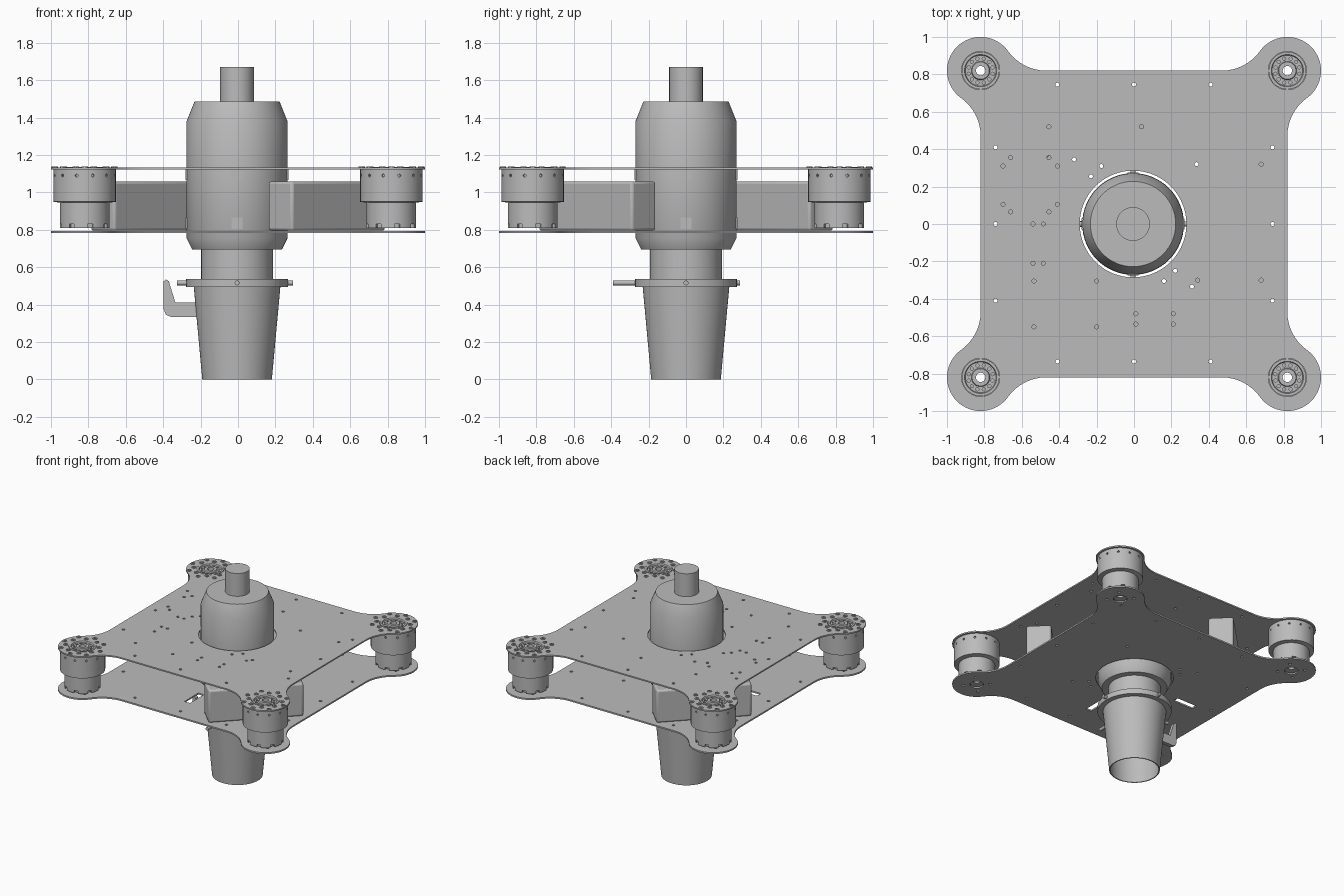
import bpy, bmesh, math
from math import sin, cos, pi, radians
from mathutils import Matrix, Vector

if "Cube" in bpy.data.objects:
    bpy.data.objects.remove(bpy.data.objects["Cube"], do_unlink=True)

grey = bpy.data.materials.new("plain grey")
grey.use_nodes = True
COLOUR = (0.5, 0.5, 0.5, 1)
grey.diffuse_color = COLOUR
grey.node_tree.nodes["Principled BSDF"].inputs["Base Color"].default_value = COLOUR

CORNER = 0.82
CORNERS = [(sx * CORNER, sy * CORNER) for sx in (-1, 1) for sy in (-1, 1)]
AXIS = Vector((-0.005, 0, 0))
ALONG_X = Matrix.Rotation(pi / 2, 4, "Y")
ALONG_Y = Matrix.Rotation(pi / 2, 4, "X")
ALONG_Z = Matrix.Identity(4)


def add(name, mesh, location=(0, 0, 0), angle=0):
    ob = bpy.data.objects.new(name, mesh)
    bpy.context.collection.objects.link(ob)
    ob.location = location
    ob.rotation_euler.z = angle
    return ob


def finish(bm, name):
    bmesh.ops.recalc_face_normals(bm, faces=bm.faces)
    mesh = bpy.data.meshes.new(name)
    bm.to_mesh(mesh)
    bm.free()
    mesh.materials.append(grey)
    return mesh


def lathe(bm, profile, steps=64, centre=(0, 0, 0)):
    """Revolve a closed (radius, z) profile around the z axis."""
    verts = [bm.verts.new(Vector((r, 0, z)) + Vector(centre)) for r, z in profile]
    edges = [bm.edges.new((v, verts[(i + 1) % len(verts)])) for i, v in enumerate(verts)]
    bmesh.ops.spin(bm, geom=verts + edges, cent=centre, axis=(0, 0, 1),
                   angle=2 * pi, steps=steps, use_merge=False)
    bmesh.ops.remove_doubles(bm, verts=bm.verts, dist=0.0001)


def prism(bm, points, depth):
    """Extrude a flat outline along a vector."""
    face = bm.faces.new([bm.verts.new(p) for p in points])
    new = bmesh.ops.extrude_face_region(bm, geom=[face])["geom"]
    bmesh.ops.translate(bm, vec=depth, verts=[v for v in new if isinstance(v, bmesh.types.BMVert)])


def rod(bm, centre, radius, length, turn=ALONG_Z, segments=12):
    bmesh.ops.create_cone(bm, cap_ends=True, segments=segments, radius1=radius, radius2=radius,
                          depth=length, matrix=Matrix.Translation(centre) @ turn)


def block(bm, centre, size, angle=0):
    bmesh.ops.create_cube(bm, size=1, matrix=Matrix.Translation(centre)
                          @ Matrix.Rotation(angle, 4, "Z") @ Matrix.Diagonal((*size, 1)))


def cut(ob, cutter_bm):
    """Subtract the cutter and bake the result."""
    cutter = add("cutter", finish(cutter_bm, "cutter"))
    cutter.hide_render = True
    mod = ob.modifiers.new("holes", "BOOLEAN")
    mod.object, mod.operation, mod.solver = cutter, "DIFFERENCE", "EXACT"
    bpy.context.view_layer.update()
    baked = bpy.data.meshes.new_from_object(ob.evaluated_get(bpy.context.evaluated_depsgraph_get()))
    ob.modifiers.clear()
    ob.data = baked
    bpy.data.objects.remove(cutter, do_unlink=True)


def smooth(ob):
    bpy.ops.object.select_all(action="DESELECT")
    ob.select_set(True)
    bpy.context.view_layer.objects.active = ob
    bpy.ops.object.shade_smooth_by_angle(angle=radians(30))


def grid(xs, ys):
    return [(x, y) for x in xs for y in ys]


# Plate outline: a square with round corner lobes and blended fillets
def plate_outline(z, lobe=0.18, fillet=0.25):
    run = math.sqrt(lobe ** 2 + 2 * lobe * fillet)
    meet = math.atan2(run, -fillet)

    def arc(cx, cy, r, a, b, n):
        return [(cx + r * cos(a + (b - a) * i / n), cy + r * sin(a + (b - a) * i / n))
                for i in range(n + 1)]
    corner = arc(CORNER + fillet, CORNER - run, fillet, pi, meet, 8)
    corner += arc(CORNER, CORNER, lobe, meet - pi, 1.5 * pi - meet, 32)[1:-1]
    corner += arc(CORNER - run, CORNER + fillet, fillet, pi / 2 - meet, -pi / 2, 8)
    return [Matrix.Rotation(k * pi / 2, 3, "Z") @ Vector((x, y, z))
            for k in range(4) for x, y in corner]


# Bolt holes: shared by both plates, then those of the top plate only
shared = grid((-0.41, 0, 0.41), (-0.735, 0.745)) + grid((-0.74, 0.74), (-0.41, 0, 0.41))
shared += [(-0.32, 0.345), (-0.23, 0.255), (-0.175, 0.31), (0.335, 0.32),
           (0.16, -0.305), (0.22, -0.25), (0.31, -0.335)]
top_only = grid((-0.66, -0.455), (0.355, 0.065)) + grid((-0.7, -0.41), (0.31, 0.105))
top_only += grid((-0.54, -0.485), (0, -0.21)) + grid((-0.535, -0.2), (-0.305, -0.55))
top_only += grid((0.01, 0.21), (-0.48, -0.535)) + [(-0.455, 0.52), (0.04, 0.52)]
top_only += [(0.68, 0.32), (0.68, -0.3), (0.34, -0.3)]


def make_plate(name, z, thickness, holes, lobe_hole):
    bm = bmesh.new()
    prism(bm, plate_outline(z), (0, 0, thickness))
    plate = add(name, finish(bm, name))
    cutter = bmesh.new()
    rod(cutter, (AXIS.x, 0, z), 0.285, 0.1, segments=96)
    for x, y in holes:
        rod(cutter, (x, y, z), 0.011, 0.1, segments=10)
    for x, y in CORNERS:
        rod(cutter, (x, y, z), lobe_hole, 0.1, segments=40)
    if lobe_hole < 0.09:
        # Radial slots and lobe bolt holes of the lower plate
        block(cutter, (-0.05, -0.49, z), (0.05, 0.18, 0.1))
        block(cutter, (-0.53, -0.05, z), (0.18, 0.05, 0.1))
        for x, y in CORNERS:
            for k in range(4):
                a = k * pi / 2 + pi / 4
                rod(cutter, (x + 0.1 * cos(a), y + 0.1 * sin(a), z), 0.012, 0.1, segments=10)
    cut(plate, cutter)


make_plate("top_plate", 1.123, 0.011, shared + top_only, 0.102)
make_plate("bottom_plate", 0.782, 0.012, shared, 0.05)

# Motors: stepped drum with hub rings, side holes and foot notches
bm = bmesh.new()
lathe(bm, [(0.025, 0.81), (0.133, 0.81), (0.133, 0.945), (0.167, 0.95), (0.167, 1.122),
           (0.1, 1.122), (0.1, 1.136), (0.086, 1.136), (0.082, 1.126), (0.05, 1.126),
           (0.046, 1.136), (0.025, 1.136)], 48)
motor = add("motor", finish(bm, "motor"))
cutter = bmesh.new()
for k in range(12):
    a = 2 * pi * (k + 0.5) / 12
    rod(cutter, (0.167 * cos(a), 0.167 * sin(a), 1.09), 0.008, 0.03,
        Matrix.Rotation(a, 4, "Z") @ ALONG_X, 10)
    rod(cutter, (0.066 * cos(a), 0.066 * sin(a), 1.126), 0.009, 0.03, segments=8)
for k in range(8):
    a = 2 * pi * (k + 0.3) / 8
    block(cutter, (0.13 * cos(a), 0.13 * sin(a), 0.81), (0.03, 0.03, 0.04), a)
cut(motor, cutter)
smooth(motor)

# Ring of socket screws on each lobe
bm = bmesh.new()
for k in range(16):
    a, r = 2 * pi * k / 16, 0.125 if k % 2 else 0.159
    lathe(bm, [(0.008, 1.13), (0.017, 1.13), (0.017, 1.139), (0.008, 1.139)], 10,
          (r * cos(a), r * sin(a), 0))
screws = finish(bm, "screws")
for i, (x, y) in enumerate(CORNERS):
    ob = motor if i == 0 else add("motor", motor.data)
    ob.location = (x, y, 0)
    add("motor_screws", screws, (x, y, 0))

# Battery boxes set diagonally on the lower plate
for side in (1, -1):
    bm = bmesh.new()
    block(bm, (0, 0, 0), (0.71, 0.184, 0.264))
    box = add("battery_box", finish(bm, "battery_box"), (0.475 * side, -0.475 * side, 0.927), pi / 4)
    bevel = box.modifiers.new("round", "BEVEL")
    bevel.width, bevel.segments = 0.015, 3
    smooth(box)

# Central body with chamfered shoulders, and the post on top
bm = bmesh.new()
lathe(bm, [(0, 0.695), (0.24, 0.695), (0.27, 0.755), (0.27, 1.38), (0.228, 1.485), (0, 1.485)])
smooth(add("central_body", finish(bm, "central_body"), AXIS))
bm = bmesh.new()
rod(bm, (0, 0, 1.575), 0.09, 0.19, segments=48)
smooth(add("top_post", finish(bm, "top_post"), AXIS))

# Neck, collar and the open tapered cup below
bm = bmesh.new()
rod(bm, (0, 0, 0.6), 0.192, 0.2, segments=48)
smooth(add("neck", finish(bm, "neck"), AXIS))
bm = bmesh.new()
lathe(bm, [(0.19, 0.495), (0.272, 0.495), (0.272, 0.537), (0.19, 0.537)])
smooth(add("collar", finish(bm, "collar"), AXIS))
bm = bmesh.new()
lathe(bm, [(0.186, 0), (0.232, 0.5), (0.22, 0.5), (0.178, 0)])
smooth(add("tapered_cup", finish(bm, "tapered_cup"), AXIS))

# Pins around the collar
bm = bmesh.new()
for x, y, length, turn in ((-0.28, 0, 0.08, ALONG_X), (0.27, 0, 0.06, ALONG_X),
                           (0, -0.32, 0.14, ALONG_Y), (0, 0.27, 0.04, ALONG_Y)):
    rod(bm, (x, y, 0.516), 0.013, length, turn, 16)
smooth(add("collar_pins", finish(bm, "collar_pins"), AXIS))

# Hook on the side of the cup
bm = bmesh.new()
hook = [(-0.2, 0.335), (-0.36, 0.335), (-0.385, 0.345), (-0.397, 0.375), (-0.397, 0.525),
        (-0.385, 0.535), (-0.37, 0.525), (-0.335, 0.412), (-0.2, 0.412)]
prism(bm, [(x, -0.015, z) for x, z in hook], (0, 0.03, 0))
add("side_hook", finish(bm, "side_hook"))

# Small brackets holding the body to the plates
bm = bmesh.new()
for k in range(4):
    a = k * pi / 2
    for z in (0.835, 1.095):
        block(bm, (0.265 * cos(a), 0.265 * sin(a), z), (0.02, 0.06, 0.06), a)
add("body_brackets", finish(bm, "body_brackets"), AXIS)
